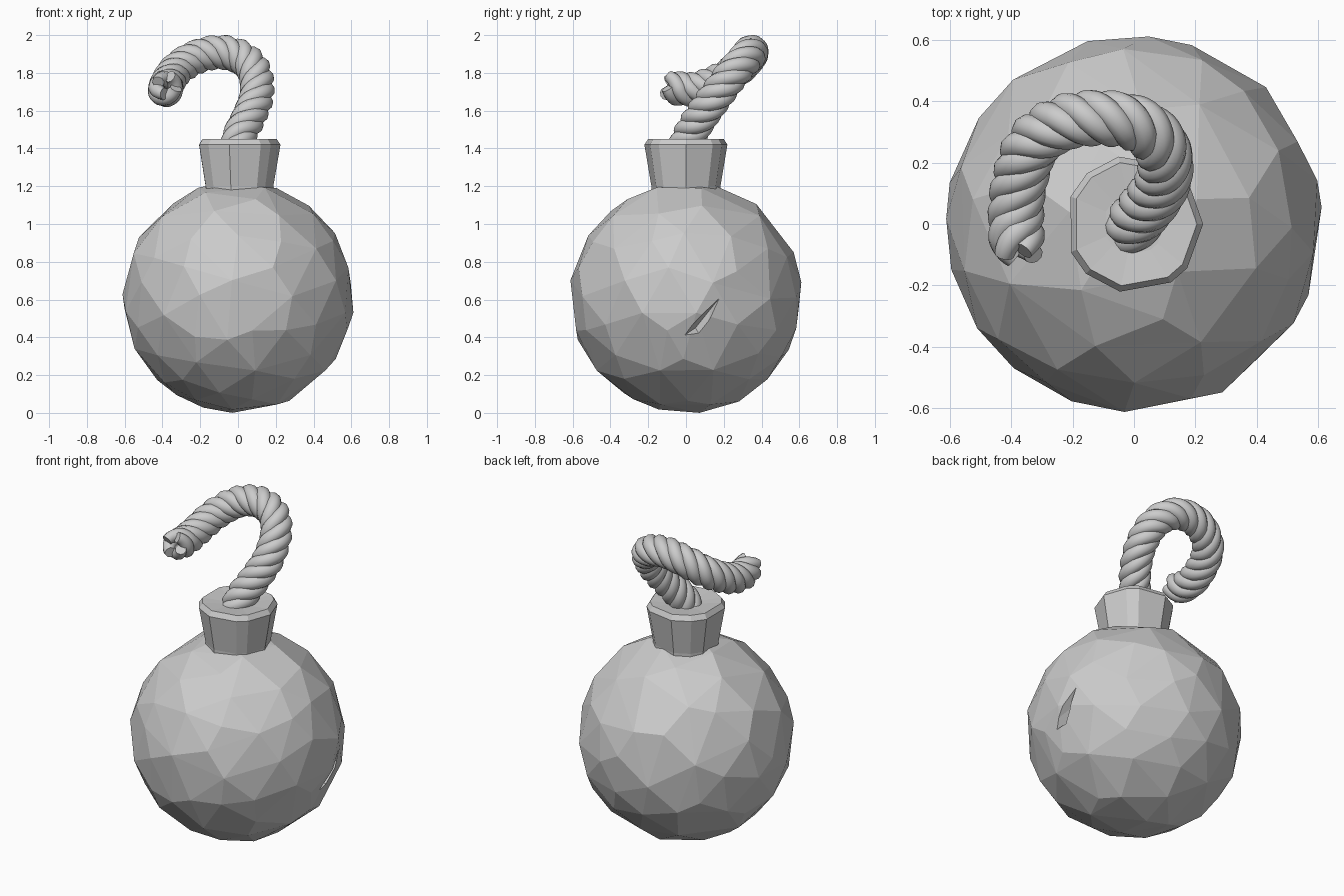
import bpy, bmesh, math
from mathutils import Vector, Quaternion, noise

if "Cube" in bpy.data.objects:
    bpy.data.objects.remove(bpy.data.objects["Cube"], do_unlink=True)

GREY = (0.6, 0.6, 0.6, 1)
mat = bpy.data.materials.new("plain grey")
mat.use_nodes = True
mat.diffuse_color = GREY
mat.node_tree.nodes["Principled BSDF"].inputs["Base Color"].default_value = GREY


def add_object(name, data):
    obj = bpy.data.objects.new(name, data)
    bpy.context.collection.objects.link(obj)
    data.materials.append(mat)
    return obj


def mesh_object(name, bm):
    bmesh.ops.recalc_face_normals(bm, faces=bm.faces)
    mesh = bpy.data.meshes.new(name)
    bm.to_mesh(mesh)
    bm.free()
    return add_object(name, mesh)


# Faceted round body with irregular triangles
R = 0.612
bm = bmesh.new()
bmesh.ops.create_icosphere(bm, subdivisions=3, radius=R)
for v in bm.verts:
    if abs(v.co.z) < R * 0.99:
        v.co = (v.co + noise.noise_vector(v.co * 5) * 0.05).normalized() * R
    v.co.z += R
body = mesh_object("round_body", bm)
dec = body.modifiers.new("facets", "DECIMATE")
dec.ratio = 0.6

# Gouge in the left side: wedge cutter narrowing inward
bm = bmesh.new()
outline = [(-0.1, 0.35), (0.26, 0.71), (0.1, 0.43), (0.1, 0.37), (0.02, 0.37)]
for y, z in outline:
    bm.verts.new((0.68, y, z))
bm.verts.new((0.5, 0.05, 0.45))
bm.verts.new((0.52, 0.13, 0.55))
bmesh.ops.convex_hull(bm, input=bm.verts)
cutter = mesh_object("gouge_cutter", bm)
cutter.hide_render = True
cutter.hide_set(True)
cut = body.modifiers.new("gouge", "BOOLEAN")
cut.operation = "DIFFERENCE"
cut.solver = "EXACT"
cut.object = cutter

# Flared neck with chamfered rim and shallow dish, built from rings
SIDES = 11
bm = bmesh.new()
rings = []
for r, z in [(0.185, 1.14), (0.187, 1.2), (0.225, 1.42), (0.205, 1.45), (0.1, 1.44)]:
    ring = []
    for i in range(SIDES):
        a = math.tau * (i + 0.25 * math.sin(i * 2.3)) / SIDES
        ring.append(bm.verts.new((r * math.cos(a), r * math.sin(a), z)))
    rings.append(ring)
for low, high in zip(rings, rings[1:]):
    for i in range(SIDES):
        j = (i + 1) % SIDES
        bm.faces.new((low[i], low[j], high[j], high[i]))
bm.faces.new(rings[0])
bm.faces.new(rings[-1])
mesh_object("neck", bm)

# Smooth centre line of the fuse
path = [Vector(p) for p in [
    (-0.01, -0.02, 1.38), (0.01, 0.02, 1.47), (0.06, 0.08, 1.57), (0.1, 0.16, 1.68),
    (0.09, 0.25, 1.8), (0.02, 0.32, 1.88), (-0.1, 0.345, 1.91), (-0.23, 0.33, 1.88),
    (-0.33, 0.26, 1.81), (-0.375, 0.13, 1.74), (-0.385, 0.01, 1.71), (-0.375, -0.1, 1.735)]]


def spline_point(t):
    i = min(int(t), len(path) - 2)
    u = t - i
    b, c = path[i], path[i + 1]
    a = path[i - 1] if i else 2 * b - c
    d = path[i + 2] if i + 2 < len(path) else 2 * c - b
    return (b * 2 + (c - a) * u + (2 * a - 5 * b + 4 * c - d) * u ** 2
            + (3 * b - a - 3 * c + d) * u ** 3) / 2


STEPS = 200
centre = [spline_point((len(path) - 1) * s / STEPS) for s in range(STEPS + 1)]

# Frames carried along the line without twist
frames, length = [], 0
tangent = (centre[1] - centre[0]).normalized()
side = tangent.orthogonal().normalized()
for s, p in enumerate(centre):
    new = (centre[min(s + 1, STEPS)] - centre[max(s - 1, 0)]).normalized()
    side = tangent.rotation_difference(new) @ side
    tangent = new
    if s:
        length += (p - centre[s - 1]).length
    frames.append((p, tangent, side.copy(), length))

# Twisted strands wound round the centre line
STRANDS, PITCH = 4, 0.3
for k in range(STRANDS):
    curve = bpy.data.curves.new("fuse_strand", "CURVE")
    curve.dimensions = "3D"
    curve.bevel_depth = 0.043
    curve.bevel_resolution = 3
    curve.use_fill_caps = True
    spline = curve.splines.new("POLY")
    spline.points.add(STEPS)
    for point, (p, t, n, dist) in zip(spline.points, frames):
        turn = Quaternion(t, math.tau * (dist / PITCH + k / STRANDS))
        point.co = (*(p + turn @ n * 0.05), 1)
        point.radius = 1 - 0.25 * max(0, 1 - (length - dist) / 0.06)
    spline.use_smooth = True
    add_object("fuse_strand_%d" % (k + 1), curve)
